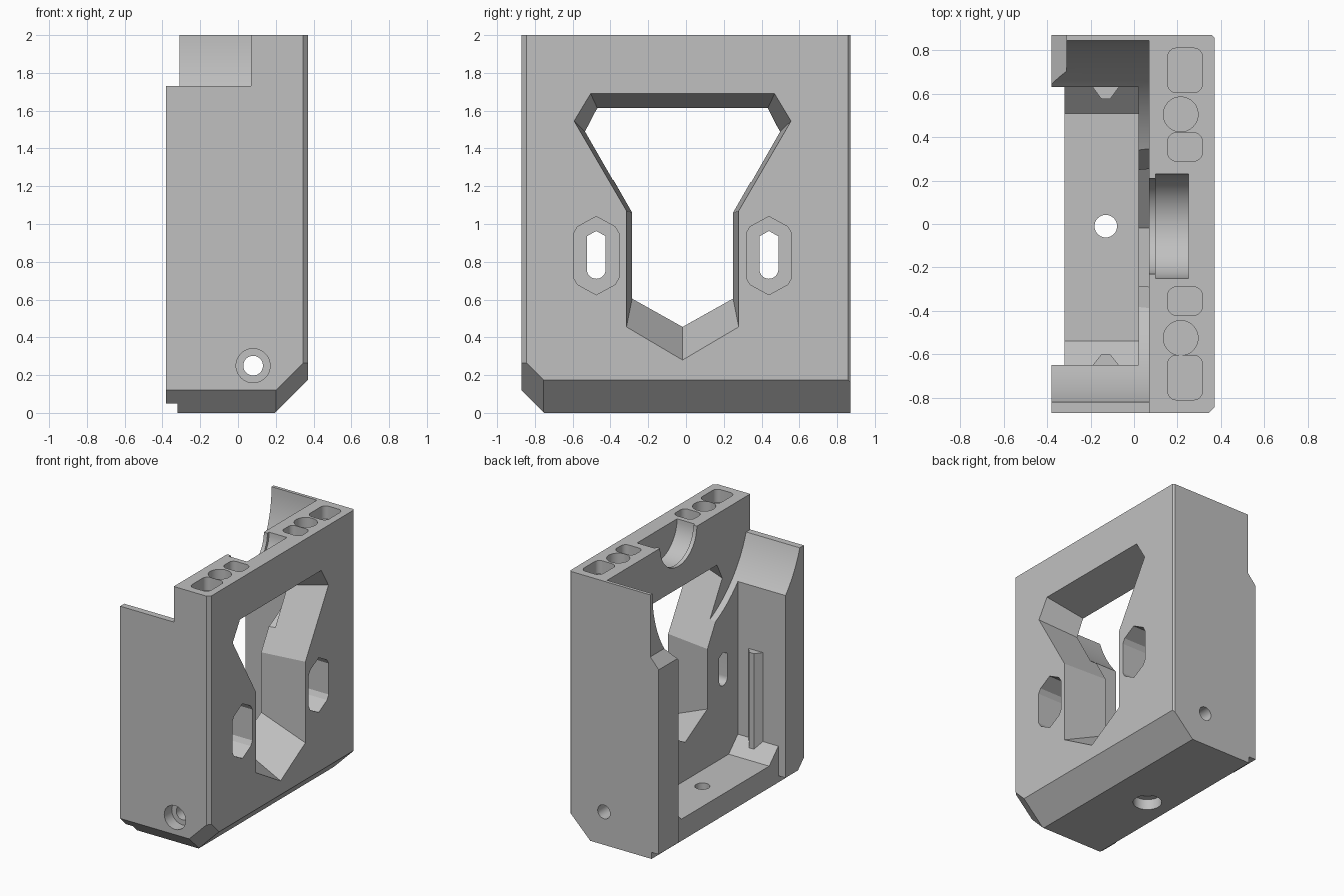
import bpy, bmesh, math
from mathutils import Vector

cube = bpy.data.objects.get("Cube")
if cube:
    bpy.data.objects.remove(cube, do_unlink=True)

grey = bpy.data.materials.new("plain grey")
grey.use_nodes = True
GREY = (0.53, 0.53, 0.53, 1)
grey.diffuse_color = GREY
grey.node_tree.nodes["Principled BSDF"].inputs["Base Color"].default_value = GREY

CY = -0.01       # centre line of the bore
WY = -0.018      # centre line of the window and slots


def to_object(name, bm):
    bmesh.ops.recalc_face_normals(bm, faces=bm.faces)
    mesh = bpy.data.meshes.new(name)
    bm.to_mesh(mesh)
    bm.free()
    mesh.materials.append(grey)
    obj = bpy.data.objects.new(name, mesh)
    bpy.context.collection.objects.link(obj)
    return obj


def prism(name, axis, lo, hi, near, far=None):
    """Extrude (or loft) an outline along an axis."""
    place = {"X": lambda t, u, v: (t, u, v),
             "Y": lambda t, u, v: (u, t, v),
             "Z": lambda t, u, v: (u, v, t)}[axis]
    bm = bmesh.new()
    a = [bm.verts.new(place(lo, *p)) for p in near]
    b = [bm.verts.new(place(hi, *p)) for p in (far or near)]
    bm.faces.new(a)
    bm.faces.new(b)
    for i in range(len(a)):
        j = (i + 1) % len(a)
        bm.faces.new((a[i], a[j], b[j], b[i]))
    return to_object(name, bm)


def rect(u0, u1, v0, v1):
    return [(u0, v0), (u1, v0), (u1, v1), (u0, v1)]


def arc(u, v, r, start=0, end=360, n=48):
    steps = n if end - start == 360 else n + 1
    angles = [math.radians(start + (end - start) * i / n) for i in range(steps)]
    return [(u + r * math.cos(t), v + r * math.sin(t)) for t in angles]


def rounded(u0, u1, v0, v1, r):
    pts = []
    for u, v, s in ((u1 - r, v1 - r, 0), (u0 + r, v1 - r, 90),
                    (u0 + r, v0 + r, 180), (u1 - r, v0 + r, 270)):
        pts += arc(u, v, r, s, s + 90, 6)
    return pts


def combine(body, tool, operation="DIFFERENCE"):
    mod = body.modifiers.new("cut", "BOOLEAN")
    mod.operation = operation
    mod.solver = "EXACT"
    mod.object = tool
    bpy.context.view_layer.objects.active = body
    bpy.ops.object.modifier_apply(modifier=mod.name)
    bpy.data.objects.remove(tool, do_unlink=True)


def cut(name, *args):
    combine(body, prism(name, *args))


# Outer block with its chamfers sliced off
bm = bmesh.new()
bmesh.ops.create_cube(bm, size=1)
for v in bm.verts:
    v.co = Vector((v.co.x * 0.75 - 0.005, v.co.y * 1.74, v.co.z * 2 + 1))
for normal, offset in (((1, 0, -1), 0.195), ((0, -1, -1), 0.75), ((1, -1, -1), 0.95),
                       ((1, -1, 0), 1.215), ((1, 1, 0), 1.228)):
    n = Vector(normal)
    bmesh.ops.bisect_plane(bm, geom=bm.verts[:] + bm.edges[:] + bm.faces[:],
                           plane_co=n * offset / n.length_squared, plane_no=n,
                           clear_outer=True)
    bmesh.ops.holes_fill(bm, edges=[e for e in bm.edges if e.is_boundary])
body = to_object("housing_bracket", bm)

# Open cavity with sloped floor edges, and the shortened floor lip
cut("cavity", "X", -1, 0.02, [(-0.65, 0.275), (-0.54, 0.165), (0.51, 0.165),
                             (0.63, 0.275), (0.63, 2.2), (-0.65, 2.2)])
cut("lip_gap", "X", -1, -0.32, rect(-0.65, 0.63, -1, 1))
cut("lip_notch", "X", -1, -0.32, rect(-2, 2, -1, 0.05))

# Round bore and stepped wall tops
cut("bore", "X", -1, 0.07, arc(CY, 2, 0.855, n=128))
cut("front_step", "X", -1, 0.07, rect(-2, CY, 1.73, 3))
cut("back_step", "Y", 0.3, 2, [(-1, 1.37), (-0.45, 1.37), (-0.31, 1.53),
                              (-0.31, 3), (-1, 3)])

# Bearing seat in the top of the plate
cut("seat_mouth", "X", 0, 0.11, arc(CY, 2, 0.22, n=64))
cut("seat", "X", 0.10, 0.25, arc(CY, 2, 0.24, n=64))

# Tapered window through the plate
def window(half, t):
    """Mirror a half outline and scale it by the taper, 0 inside to 1 outside."""
    pts = [(a + (c - a) * t, b + (d - b) * t) for a, b, c, d in half]
    return [(WY + u, v) for u, v in pts] + [(WY - u, v) for u, v in reversed(pts) if u > 0.01]

half = [(0, 0.455, 0, 0.28), (0.267, 0.605, 0.297, 0.455), (0.267, 1.06, 0.297, 1.07),
        (0.507, 1.48, 0.574, 1.545), (0.445, 1.6, 0.487, 1.69)]
cut("window", "X", 0.0025, 0.3875, window(half, -0.05), window(half, 1.05))

# Slots with deep pointed recesses
for side in (-1, 1):
    y = WY + side * 0.457
    cut("slot_recess", "X", 0.12, 1,
        [(y, 0.625), (y + 0.1, 0.68), (y + 0.12, 0.715), (y + 0.12, 0.95), (y + 0.1, 0.985),
         (y, 1.04), (y - 0.1, 0.985), (y - 0.12, 0.95), (y - 0.12, 0.715), (y - 0.1, 0.68)])
    cut("slot", "X", -0.1, 0.2,
        arc(y, 0.76, 0.05, 180, 360, 16) + [(y + 0.05, 0.935), (y, 0.963), (y - 0.05, 0.935)])
    # Pockets in the top edge
    for lo, hi in ((0.29, 0.42), (0.605, 0.81)):
        mid, size = (lo + hi) / 2 * side, (hi - lo) / 2
        cut("pocket", "Z", 1.9, 3, rounded(0.155, 0.315, mid - size, mid + size, 0.04))
    cut("round_pocket", "Z", 1.9, 3, arc(0.215, CY + side * 0.515, 0.08))

# Long cross hole and floor hole, both counterbored
cut("cross_hole", "Y", -2, 2, arc(0.08, 0.25, 0.052))
cut("cross_counterbore", "Y", -2, -0.78, arc(0.08, 0.25, 0.09))
cut("floor_hole", "Z", -1, 0.25, arc(-0.13, CY, 0.052))
cut("floor_counterbore", "Z", -1, 0.08, arc(-0.13, CY, 0.1))

# Upright locating ribs on the inner walls
for root, wall, tip in ((-0.7, -0.65, -0.6), (0.68, 0.63, 0.575)):
    rib = prism("rib", "Z", 0.2, 0.95, [(-0.19, root), (-0.07, root), (-0.07, wall),
                                       (-0.11, tip), (-0.15, tip), (-0.19, wall)])
    combine(body, rib, "UNION")

bpy.ops.object.select_all(action="DESELECT")
body.select_set(True)
bpy.context.view_layer.objects.active = body
bpy.ops.object.shade_smooth_by_angle(angle=math.radians(25))
